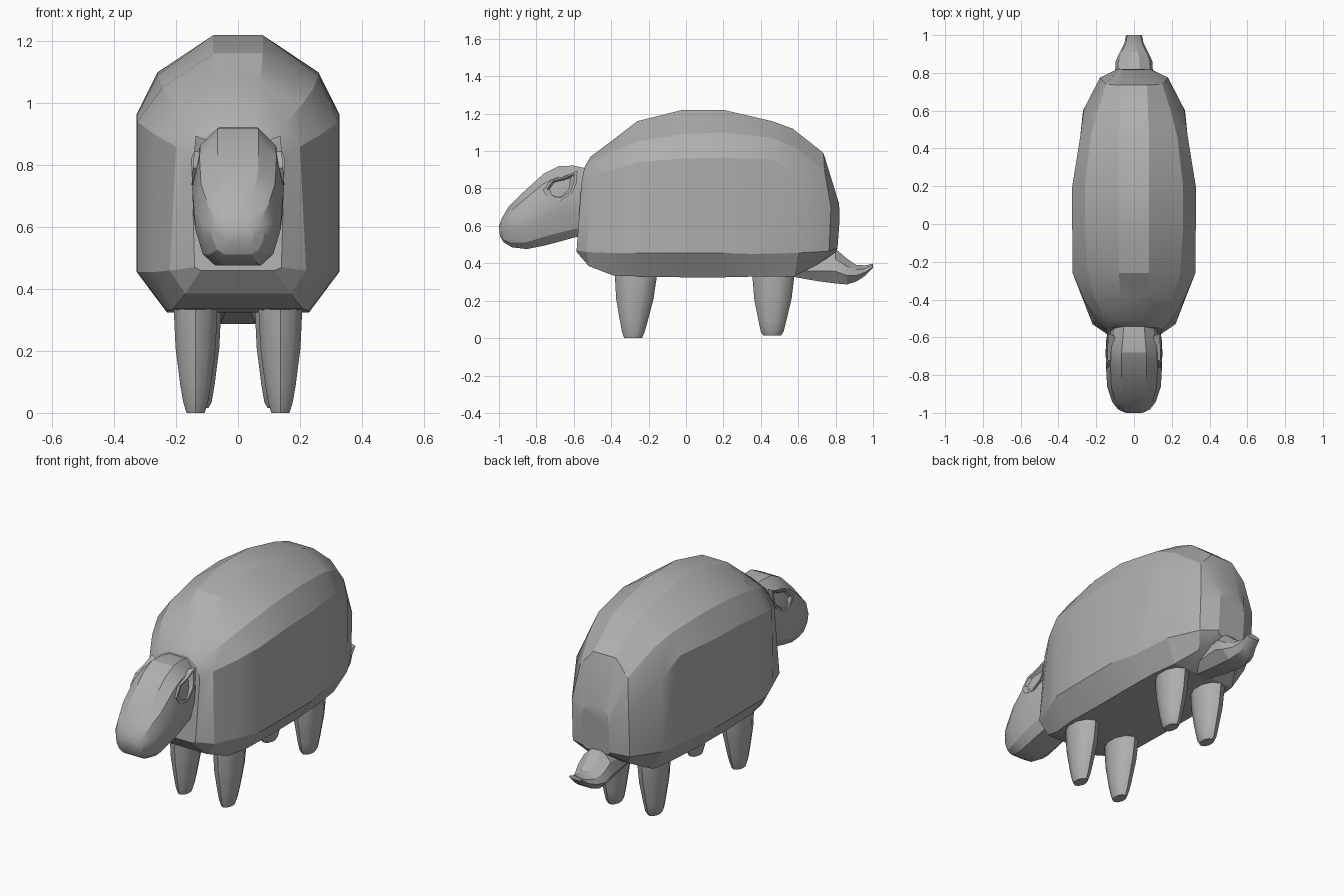
import bpy, bmesh, math
from mathutils import Vector

grey = bpy.data.materials.new("warm_grey")
grey.diffuse_color = (0.43, 0.43, 0.43, 1)


def finish(bm, name, angle=30):
    bmesh.ops.recalc_face_normals(bm, faces=bm.faces)
    me = bpy.data.meshes.new(name)
    bm.to_mesh(me)
    bm.free()
    ob = bpy.data.objects.new(name, me)
    bpy.context.collection.objects.link(ob)
    me.materials.append(grey)
    bpy.ops.object.select_all(action='DESELECT')
    ob.select_set(True)
    bpy.context.view_layer.objects.active = ob
    bpy.ops.object.shade_smooth_by_angle(angle=math.radians(angle))
    return ob


def loft(name, rings, angle=30):
    """Skin a list of equal-length point rings and cap both ends."""
    bm = bmesh.new()
    loops = [[bm.verts.new(p) for p in r] for r in rings]
    for a, b in zip(loops, loops[1:]):
        n = len(a)
        for i in range(n):
            bm.faces.new((a[i], a[(i + 1) % n], b[(i + 1) % n], b[i]))
    bm.faces.new(loops[0])
    bm.faces.new(loops[-1])
    return finish(bm, name, angle)


def mirrored(half):
    """Close a right-hand half section, bottom to top, with its mirror."""
    return half + [(-x, y, z) for x, y, z in reversed(half)]


# Body: each row is five (half width, y, z) corners, from belly to back
body = [
    [(.12, -.585, .46), (.14, -.585, .47), (.15, -.56, .82), (.13, -.55, .88), (.06, -.54, .92)],
    [(.17, -.52, .385), (.22, -.53, .46), (.20, -.51, .86), (.15, -.51, .93), (.06, -.51, .97)],
    [(.21, -.39, .335), (.27, -.40, .455), (.27, -.39, .90), (.21, -.39, 1.00), (.07, -.39, 1.06)],
    [(.23, -.26, .33), (.325, -.26, .455), (.325, -.26, .94), (.245, -.26, 1.05), (.08, -.26, 1.16)],
    [(.23, -.02, .325), (.327, -.02, .455), (.327, -.02, .96), (.26, -.02, 1.09), (.08, -.02, 1.22)],
    [(.23, .20, .325), (.327, .20, .455), (.327, .20, .965), (.26, .20, 1.10), (.08, .20, 1.22)],
    [(.22, .42, .33), (.295, .36, .45), (.285, .46, .955), (.23, .46, 1.07), (.08, .46, 1.16)],
    [(.20, .58, .33), (.27, .60, .455), (.265, .61, .86), (.20, .58, 1.02), (.075, .57, 1.12)],
    [(.13, .70, .39), (.18, .765, .465), (.18, .775, .70), (.15, .74, .90), (.07, .735, .99)],
    [(.07, .80, .46), (.085, .81, .48), (.085, .822, .64), (.08, .82, .69), (.05, .818, .72)],
]
loft("body", [mirrored(r) for r in body], 22)

# Head: top point, bottom point and half width of each tilted section
section = [(.52, 0), (.80, .12), (.97, .38), (1, .60), (.84, .86), (.45, 1)]
head = [(-.50, .90, -.50, .56, .115), (-.60, .922, -.60, .537, .13),
        (-.68, .92, -.69, .512, .145), (-.76, .88, -.77, .492, .148),
        (-.87, .78, -.85, .476, .142), (-.95, .70, -.93, .485, .115),
        (-.985, .64, -.975, .512, .085), (-1.0, .60, -.995, .545, .05)]
loft("head", [mirrored([(w * x, yb + (yt - yb) * t, zb + (zt - zb) * t)
                        for x, t in section])
              for yt, zt, yb, zb, w in head], 25)


# Ears: leaf-shaped shells with a hollow middle
outline = [(-.765, .79), (-.735, .745), (-.67, .735), (-.605, .78),
           (-.585, .83), (-.58, .895), (-.65, .865), (-.725, .845)]
for side, word in ((1, "right"), (-1, "left")):
    def lean(z):
        return .15 - (z - .735) * .08
    cy = sum(p[0] for p in outline) / 8
    cz = sum(p[1] for p in outline) / 8
    rings = []
    for scale, dx in ((.85, -.035), (1, 0), (.8, -.002), (.55, -.022)):
        rings.append([(side * (lean(z) + dx), cy + (y - cy) * scale,
                       cz + (z - cz) * scale) for y, z in outline])
    loft(word + "_ear", rings)

# Legs: tapered, rounded columns
for end, cx, cy, foot_y, ground in (("front", .137, -.268, -.283, 0),
                                    ("back", .125, .467, .46, .015)):
    for side, word in ((1, "right"), (-1, "left")):
        rings = []
        for z, rx, ry in ((.46, .076, .118), (.33, .074, .112), (.21, .068, .100),
                          (.09, .052, .074), (.035, .042, .061), (ground, .031, .048)):
            t = min(1, max(0, (.33 - z) / .33))
            y0 = cy + (foot_y - cy) * t
            rings.append([(side * cx + rx * math.cos(a), y0 + ry * math.sin(a), z)
                          for a in [math.tau * (i + .5) / 10 for i in range(10)]])
        loft(end + "_" + word + "_leg", rings, 40)

# Tail: flat wedge that curls up to its tip
tail = [(.56, .33, .42, .07), (.70, .305, .46, .09), (.80, .292, .478, .10),
        (.86, .287, .425, .098), (.91, .302, .392, .075), (.96, .335, .388, .05),
        (1.0, .375, .398, .042)]
loft("tail", [mirrored([(w * .55, y, b), (w, y, b + (t - b) * .35),
                        (w * .85, y, b + (t - b) * .7), (w * .3, y, t)])
              for y, b, t, w in tail], 25)
